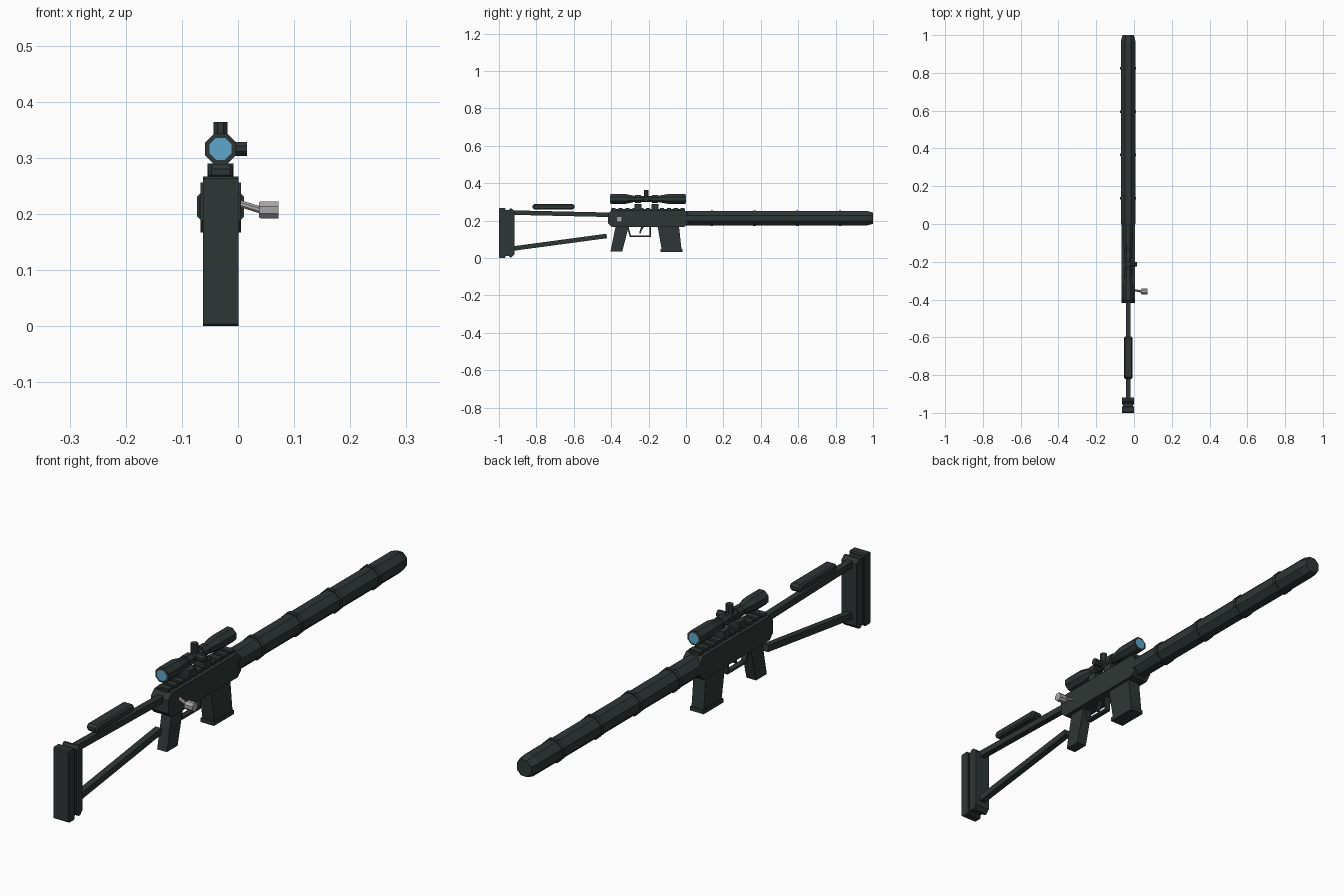
import bpy, bmesh, math
from mathutils import Vector

if "Cube" in bpy.data.objects:
    bpy.data.objects.remove(bpy.data.objects["Cube"])

CX = -0.031      # centre line of the model


def material(name, rgb):
    m = bpy.data.materials.new(name)
    m.use_nodes = True
    m.diffuse_color = (*rgb, 1)
    m.node_tree.nodes["Principled BSDF"].inputs["Base Color"].default_value = (*rgb, 1)
    return m


DARK = material("dark gunmetal", (0.027, 0.037, 0.035))
STEEL = material("pale steel", (0.40, 0.38, 0.40))
GLASS = material("blue glass", (0.11, 0.39, 0.60))


def finish(name, bm, mat):
    bmesh.ops.recalc_face_normals(bm, faces=bm.faces)
    mesh = bpy.data.meshes.new(name)
    bm.to_mesh(mesh)
    bm.free()
    mesh.materials.append(mat)
    ob = bpy.data.objects.new(name, mesh)
    bpy.context.collection.objects.link(ob)
    return ob


def prism(name, outline, half, mat=DARK, x=CX):
    """Extrude a (y, z) outline sideways."""
    bm = bmesh.new()
    face = bm.faces.new([bm.verts.new((x - half, y, z)) for y, z in outline])
    new = bmesh.ops.extrude_face_region(bm, geom=[face])["geom"]
    bmesh.ops.translate(bm, vec=(2 * half, 0, 0),
                        verts=[v for v in new if isinstance(v, bmesh.types.BMVert)])
    return finish(name, bm, mat)


def block(name, y0, y1, z0, z1, half, cut=0.0, mat=DARK):
    """Box with optional cut corners seen from the side."""
    if not cut:
        return prism(name, [(y0, z0), (y1, z0), (y1, z1), (y0, z1)], half, mat)
    return prism(name, [(y0 + cut, z0), (y1 - cut, z0), (y1, z0 + cut), (y1, z1 - cut),
                        (y1 - cut, z1), (y0 + cut, z1), (y0, z1 - cut), (y0, z0 + cut)], half, mat)


def lathe(name, start, direction, profile, sides=8, mat=DARK):
    """Faceted turned part; profile is (distance, flat-to-centre radius)."""
    quat = Vector(direction).to_track_quat("Z", "Y")
    bm = bmesh.new()
    rings = []
    for d, r in profile:
        r /= math.cos(math.pi / sides)
        ring = []
        for i in range(sides):
            a = 2 * math.pi * (i + 0.5) / sides
            ring.append(bm.verts.new(Vector(start) + quat @ Vector((r * math.cos(a), r * math.sin(a), d))))
        rings.append(ring)
    for a, b in zip(rings, rings[1:]):
        for i in range(sides):
            j = (i + 1) % sides
            bm.faces.new((a[i], a[j], b[j], b[i]))
    bm.faces.new(rings[0])
    bm.faces.new(rings[-1])
    return finish(name, bm, mat)


def bar(name, a, b, half_z, half_x):
    """Straight bar between two (y, z) points."""
    (y0, z0), (y1, z1) = a, b
    n = Vector((z0 - z1, y1 - y0)).normalized() * half_z
    return prism(name, [(y0 + n.x, z0 + n.y), (y1 + n.x, z1 + n.y),
                        (y1 - n.x, z1 - n.y), (y0 - n.x, z0 - n.y)], half_x)


# Shoulder stock
block("butt_pad", -1.0, -0.965, 0.0, 0.267, 0.0315, 0.004)
block("butt_spacer", -0.97, -0.95, 0.01, 0.257, 0.026)
block("butt_plate", -0.955, -0.918, 0.004, 0.264, 0.0315, 0.014)
bar("upper_strut", (-0.93, 0.243), (-0.40, 0.231), 0.012, 0.012)
bar("lower_strut", (-0.93, 0.050), (-0.424, 0.118), 0.012, 0.012)
cheek = block("cheek_rest", -0.82, -0.596, 0.26, 0.289, 0.0225, 0.009)
mod = cheek.modifiers.new("edge cut", "BEVEL")
mod.width, mod.segments, mod.limit_method = 0.006, 1, "ANGLE"
mod.angle_limit = math.radians(60)

# Receiver with toothed rail
block("receiver", -0.418, 0.012, 0.167, 0.256, 0.036, 0.02)
block("rail_base", -0.40, -0.005, 0.25, 0.261, 0.019)
TEETH = 11
for i in range(TEETH):
    y = -0.387 + i * 0.369 / (TEETH - 1)
    block(f"rail_tooth_{i + 1}", y - 0.011, y + 0.011, 0.255, 0.268, 0.023)

# Barrel sleeve with raised bands
lathe("barrel", (CX, 0, 0.213), (0, 1, 0), [(0, 0.038), (0.97, 0.038), (1.0, 0.03)])
for i in range(4):
    lathe(f"barrel_band_{i + 1}", (CX, 0.13 + i * 0.229, 0.213), (0, 1, 0),
          [(0, 0.042), (0.014, 0.042)])

# Grip, magazine and trigger
prism("grip", [(-0.375, 0.175), (-0.305, 0.175), (-0.341, 0.034), (-0.404, 0.034)], 0.02)
prism("magazine", [(-0.153, 0.175), (-0.038, 0.175), (-0.024, 0.046), (-0.13, 0.046)], 0.025)
block("magazine_base", -0.137, -0.02, 0.032, 0.047, 0.028)
bar("guard_back", (-0.312, 0.17), (-0.297, 0.114), 0.004, 0.01)
bar("guard_bottom", (-0.299, 0.116), (-0.187, 0.116), 0.004, 0.01)
bar("guard_front", (-0.191, 0.17), (-0.191, 0.114), 0.004, 0.01)
prism("trigger", [(-0.238, 0.17), (-0.222, 0.17), (-0.236, 0.15), (-0.243, 0.13),
                  (-0.25, 0.132), (-0.246, 0.15)], 0.006)

# Bolt handle
arm = Vector((0.045, -0.008, -0.014))
lathe("bolt_arm", (-0.005, -0.349, 0.221), arm, [(0, 0.006), (arm.length, 0.006)], 8, STEEL)
lathe("bolt_knob", (0.037, -0.357, 0.207), (1, 0, 0),
      [(0, 0.013), (0.004, 0.0155), (0.035, 0.0155)], 8, STEEL)

# Telescopic sight
SZ = 0.316
lathe("scope_tube", (CX, -0.404, SZ), (0, 1, 0),
      [(0, 0.0275), (0.075, 0.0275), (0.13, 0.016), (0.25, 0.016),
       (0.31, 0.0265), (0.401, 0.0265)])
for name, y in (("eyepiece_lens", -0.406), ("objective_lens", -0.005)):
    lathe(name, (CX, y, SZ), (0, 1, 0), [(0, 0.0195), (0.004, 0.0195)], 8, GLASS)
for name, y in (("rear", -0.256), ("front", -0.165)):
    block(f"{name}_mount_foot", y - 0.019, y + 0.019, 0.262, 0.29, 0.023)
    lathe(f"{name}_mount_ring", (CX, y - 0.016, SZ), (0, 1, 0), [(0, 0.021), (0.032, 0.021)])
lathe("elevation_turret", (CX, -0.213, SZ), (0, 0, 1), [(0, 0.0125), (0.048, 0.0125)])
lathe("windage_turret", (CX, -0.213, SZ), (1, 0, 0), [(0, 0.0125), (0.047, 0.0125)])
